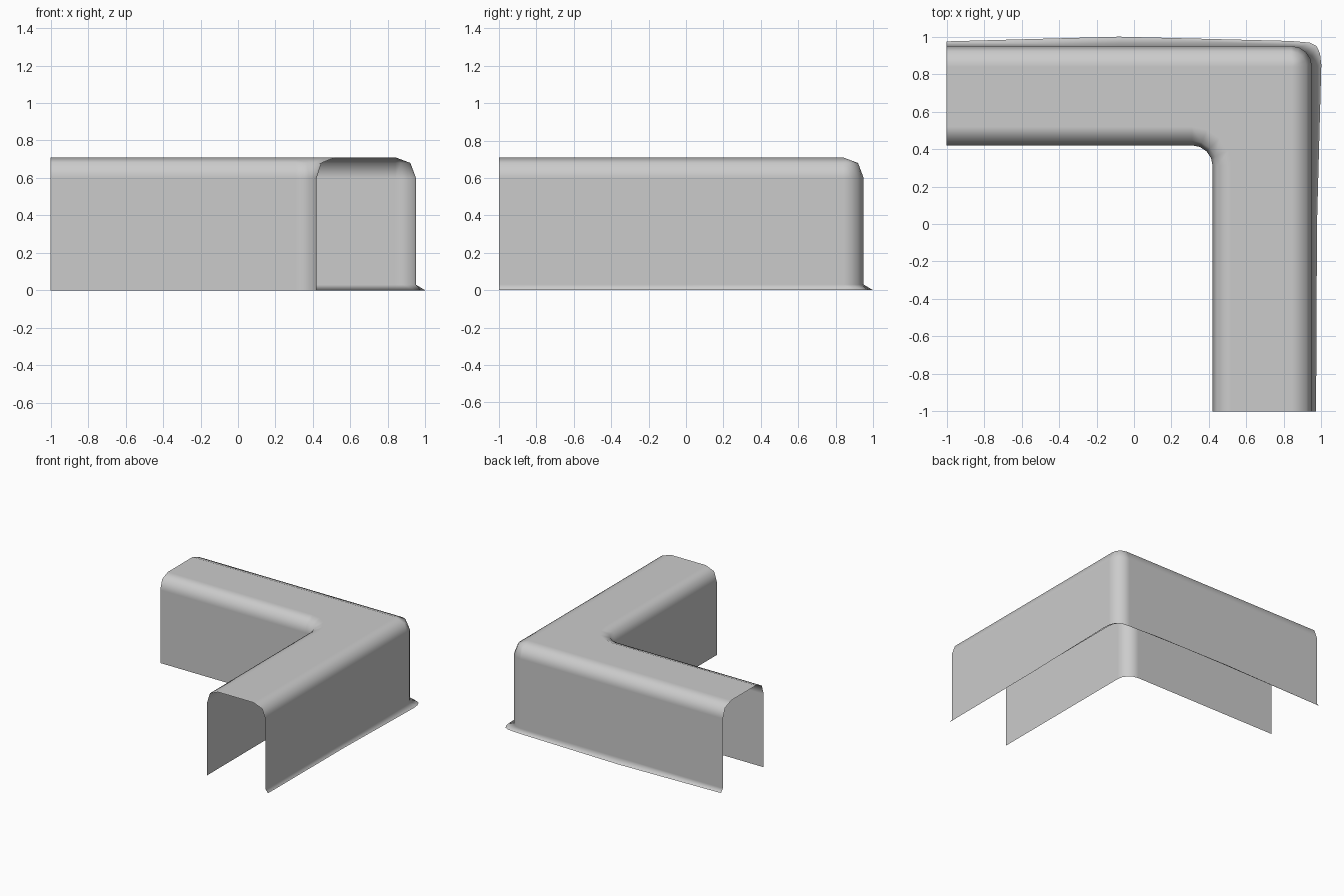
import bpy, bmesh
from math import sin, cos, pi

cube = bpy.data.objects.get("Cube")
if cube:
    bpy.data.objects.remove(cube, do_unlink=True)

SEGMENTS = 4
OUTER_PIVOT, INNER_PIVOT = 0.84, 0.31

# Cross-section: wall offset, height, corner pivot (outer side to inner side)
profile = [
    (0.95, 0.03, OUTER_PIVOT), (0.95, 0.60, OUTER_PIVOT),
    (0.92, 0.68, OUTER_PIVOT), (0.84, 0.71, OUTER_PIVOT),
    (0.52, 0.71, INNER_PIVOT), (0.445, 0.68, INNER_PIVOT),
    (0.42, 0.60, INNER_PIVOT), (0.42, 0.0, INNER_PIVOT),
]


def rail(offset, z, pivot):
    """One L-shaped line with a rounded corner, from the left end to the front end."""
    radius = offset - pivot
    points = [(-1, offset, z), (-0.08, offset, z)]
    for i in range(SEGMENTS + 1):
        a = pi / 2 * (1 - i / SEGMENTS)
        points.append((pivot + radius * cos(a), pivot + radius * sin(a), z))
    return points + [(offset, 0, z), (offset, -1, z)]


# Uneven flared lip along the outer foot
lip = [(-1, 0.975, 0), (-0.08, 1.0, 0), (0.84, 0.977, 0), (0.94, 0.968, 0),
       (0.975, 0.95, 0), (0.993, 0.91, 0), (1.0, 0.85, 0),
       (0.977, 0, 0), (0.972, -1, 0)]

# Loft the open shell through all the rails
bm = bmesh.new()
rows = [[bm.verts.new(p) for p in line]
        for line in [lip] + [rail(*p) for p in profile]]
for low, high in zip(rows, rows[1:]):
    for i in range(len(low) - 1):
        bm.faces.new((low[i], high[i], high[i + 1], low[i + 1]))
bmesh.ops.remove_doubles(bm, verts=bm.verts, dist=0.0005)
bmesh.ops.recalc_face_normals(bm, faces=bm.faces)
top = max(bm.faces, key=lambda f: f.calc_center_median().z)
if top.normal.z < 0:
    bmesh.ops.reverse_faces(bm, faces=bm.faces)
for face in bm.faces:
    face.smooth = True

mesh = bpy.data.meshes.new("corner_cover")
bm.to_mesh(mesh)
bm.free()
cover = bpy.data.objects.new("corner_cover", mesh)
bpy.context.collection.objects.link(cover)

# Keep the broad walls flat while the bends shade smoothly
weighted = cover.modifiers.new("flat_walls", "WEIGHTED_NORMAL")
weighted.weight = 100

# Plain grey finish
grey = bpy.data.materials.new("plain_grey")
grey.use_nodes = True
colour = (0.6, 0.6, 0.6, 1)
grey.diffuse_color = colour
grey.node_tree.nodes["Principled BSDF"].inputs["Base Color"].default_value = colour
mesh.materials.append(grey)
